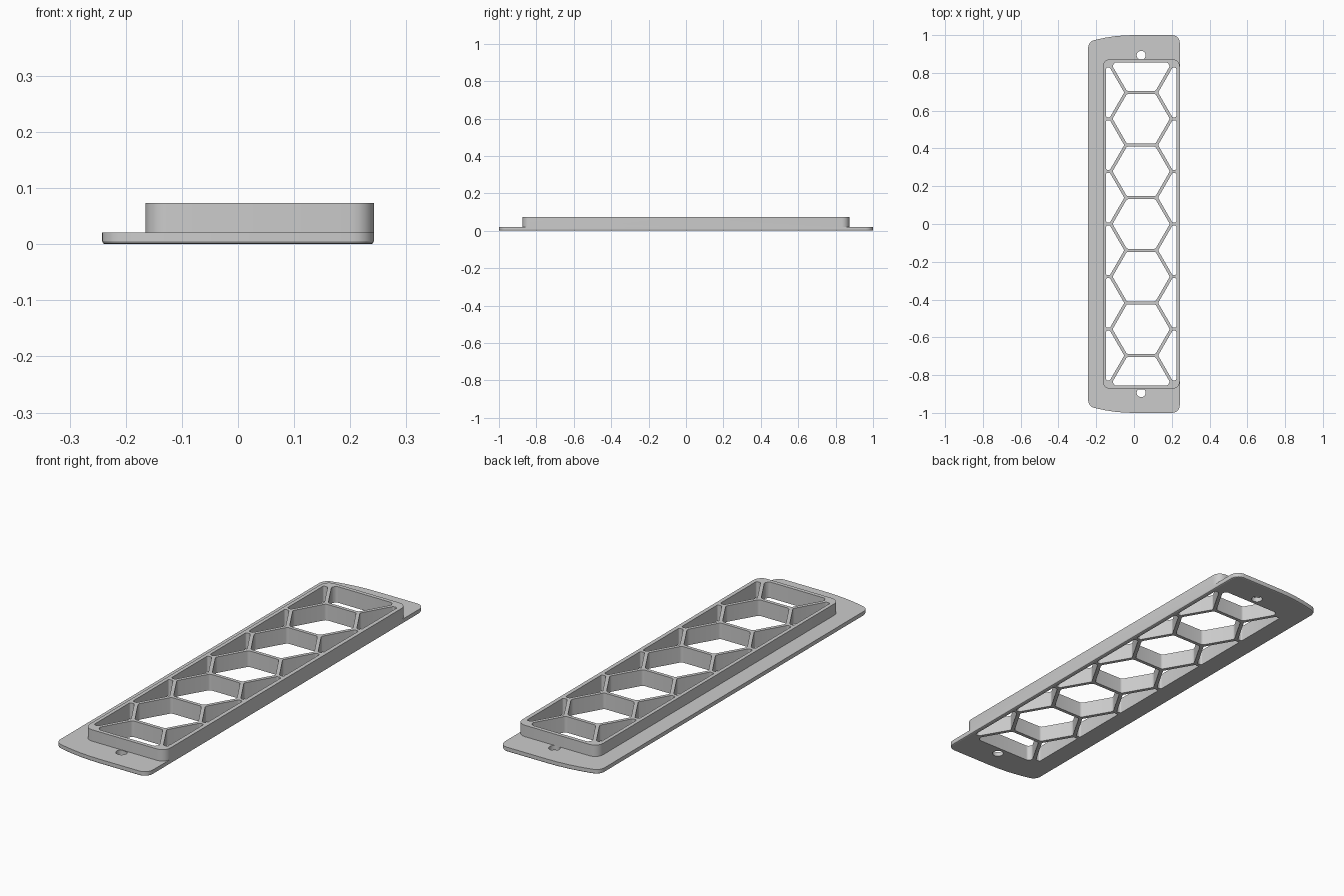
import bpy, bmesh, math
from mathutils import Vector

if "Cube" in bpy.data.objects:
    bpy.data.objects.remove(bpy.data.objects["Cube"])

RIGHT, LEFT = 0.2425, -0.2425      # plate sides
BLOCK_L, BLOCK_Y = -0.165, 0.873   # raised frame extents
PLATE_Z, TOP_Z = 0.021, 0.073
CX = 0.038                         # centre line of the honeycomb
PITCH, BAR = 0.2785, 0.008         # hexagon spacing, half bar width
ROUND = 0.04


def fillet(corners, steps=5):
    """Round each (x, y, radius) corner of a polygon."""
    out = []
    for i, (x, y, r) in enumerate(corners):
        p = Vector((x, y))
        if r == 0:
            out.append(p)
            continue
        d1 = (Vector(corners[i - 1][:2]) - p).normalized()
        d2 = (Vector(corners[(i + 1) % len(corners)][:2]) - p).normalized()
        ang = d1.angle(d2)
        t = r / math.tan(ang / 2)
        c = p + (d1 + d2).normalized() * r / math.sin(ang / 2)
        u, v, phi = p + d1 * t - c, p + d2 * t - c, math.pi - ang
        for k in range(steps + 1):
            f = k / steps
            out.append(c + (u * math.sin((1 - f) * phi) + v * math.sin(f * phi)) / math.sin(phi))
    return out


def inset(loop, d):
    """Shrink a counter-clockwise loop by d."""
    out = []
    for i, p in enumerate(loop):
        tan = (loop[(i + 1) % len(loop)] - loop[i - 1]).normalized()
        out.append(p + Vector((-tan.y, tan.x)) * d)
    return out


def mirror_y(half):
    return half + [(x, -y, r) for x, y, r in reversed(half)]


# Plate outline with bowed ends, and raised frame outline flush on the right
bow = [(x, 1 - 0.6 * x * x, 0) for x in (0, -0.05, -0.1, -0.15, -0.19)]
plate = fillet(mirror_y([(RIGHT, BLOCK_Y - ROUND, 0), (RIGHT, 1, ROUND)] + bow
                        + [(LEFT, 0.965, ROUND)]))
block = fillet(mirror_y([(RIGHT, BLOCK_Y, ROUND), (BLOCK_L, BLOCK_Y, ROUND)]))

# Full hexagon cells
cells = []
apothem = PITCH / 2 - BAR
radius = apothem / math.cos(math.pi / 6)
for row in range(-2, 3):
    cells.append(fillet([(CX + radius * math.cos(a), row * PITCH + radius * math.sin(a), 0.015)
                         for a in (k * math.pi / 3 for k in range(6))]))

# End cells: hexagons cut off by the frame
END_Y, tip_y = 0.855, 3 * PITCH
cut = radius - (END_Y - tip_y) / math.sqrt(3)
for s in (-1, 1):
    cells.append(fillet([(CX + x, s * y, 0.015) for x, y in (
        (-radius / 2, tip_y - apothem), (radius / 2, tip_y - apothem), (radius, tip_y),
        (cut, END_Y), (-cut, END_Y), (-radius, tip_y))]))

# Wedge cells along both sides
apex = PITCH / 2 / math.sqrt(3) + BAR / math.sin(math.pi / 3)
shoulder = apex + apothem / math.sqrt(3)
for s in (-1, 1):
    for k in range(6):
        y = (k - 2.5) * PITCH
        cells.append(fillet([(CX + s * x, y + dy, 0.008) for x, dy in (
            (apex, 0), (shoulder, -apothem), (0.186, -apothem),
            (0.186, apothem), (shoulder, apothem))]))

# Screw holes
screws = [[Vector((CX + 0.024 * math.cos(a), s * 0.893 + 0.024 * math.sin(a)))
           for a in (k * math.tau / 24 for k in range(24))] for s in (-1, 1)]

bm = bmesh.new()
verts = {}


def ring(loop, z):
    """Vertices of a loop at height z, shared where loops coincide."""
    out = []
    for p in loop:
        key = (round(p.x, 4), round(p.y, 4), round(z, 4))
        if key not in verts:
            verts[key] = bm.verts.new((p.x, p.y, z))
        out.append(verts[key])
    return out


def ring_edges(loop, z):
    r = ring(loop, z)
    return {bm.edges.get((a, b)) or bm.edges.new((a, b))
            for a, b in zip(r, r[1:] + r[:1])}


def wall(low, z0, high, z1):
    a, b = ring(low, z0), ring(high, z1)
    for i in range(len(a)):
        j = (i + 1) % len(a)
        bm.faces.new((a[i], a[j], b[j], b[i]))


def cap(edges):
    bmesh.ops.triangle_fill(bm, use_beauty=True, edges=list(edges), normal=(0, 0, 1))


# Outer walls, with a rounded lower edge
lower, soft = inset(plate, 0.006), inset(plate, 0.0018)
wall(lower, 0, soft, 0.0018)
wall(soft, 0.0018, plate, 0.006)
wall(plate, 0.006, plate, PLATE_Z)
wall(block, PLATE_Z, block, TOP_Z)

# Hole walls
for c in cells:
    wall(c, 0, c, TOP_Z)
for h in screws:
    wall(h, 0, h, PLATE_Z)

# Underside, flange and top of frame (the flush edge drops out of the flange)
cap(set().union(ring_edges(lower, 0), *(ring_edges(c, 0) for c in cells + screws)))
cap((ring_edges(plate, PLATE_Z) ^ ring_edges(block, PLATE_Z)).union(
    *(ring_edges(h, PLATE_Z) for h in screws)))
cap(ring_edges(block, TOP_Z).union(*(ring_edges(c, TOP_Z) for c in cells)))
bmesh.ops.recalc_face_normals(bm, faces=bm.faces[:])

mesh = bpy.data.meshes.new("honeycomb_vent_cover")
bm.to_mesh(mesh)
bm.free()
cover = bpy.data.objects.new("honeycomb_vent_cover", mesh)
bpy.context.collection.objects.link(cover)

grey = bpy.data.materials.new("light_grey")
grey.use_nodes = True
grey.diffuse_color = (0.6, 0.6, 0.6, 1)
grey.node_tree.nodes["Principled BSDF"].inputs["Base Color"].default_value = (0.6, 0.6, 0.6, 1)
mesh.materials.append(grey)

bpy.ops.object.select_all(action='DESELECT')
cover.select_set(True)
bpy.context.view_layer.objects.active = cover
bpy.ops.object.shade_smooth_by_angle(angle=math.radians(20))
